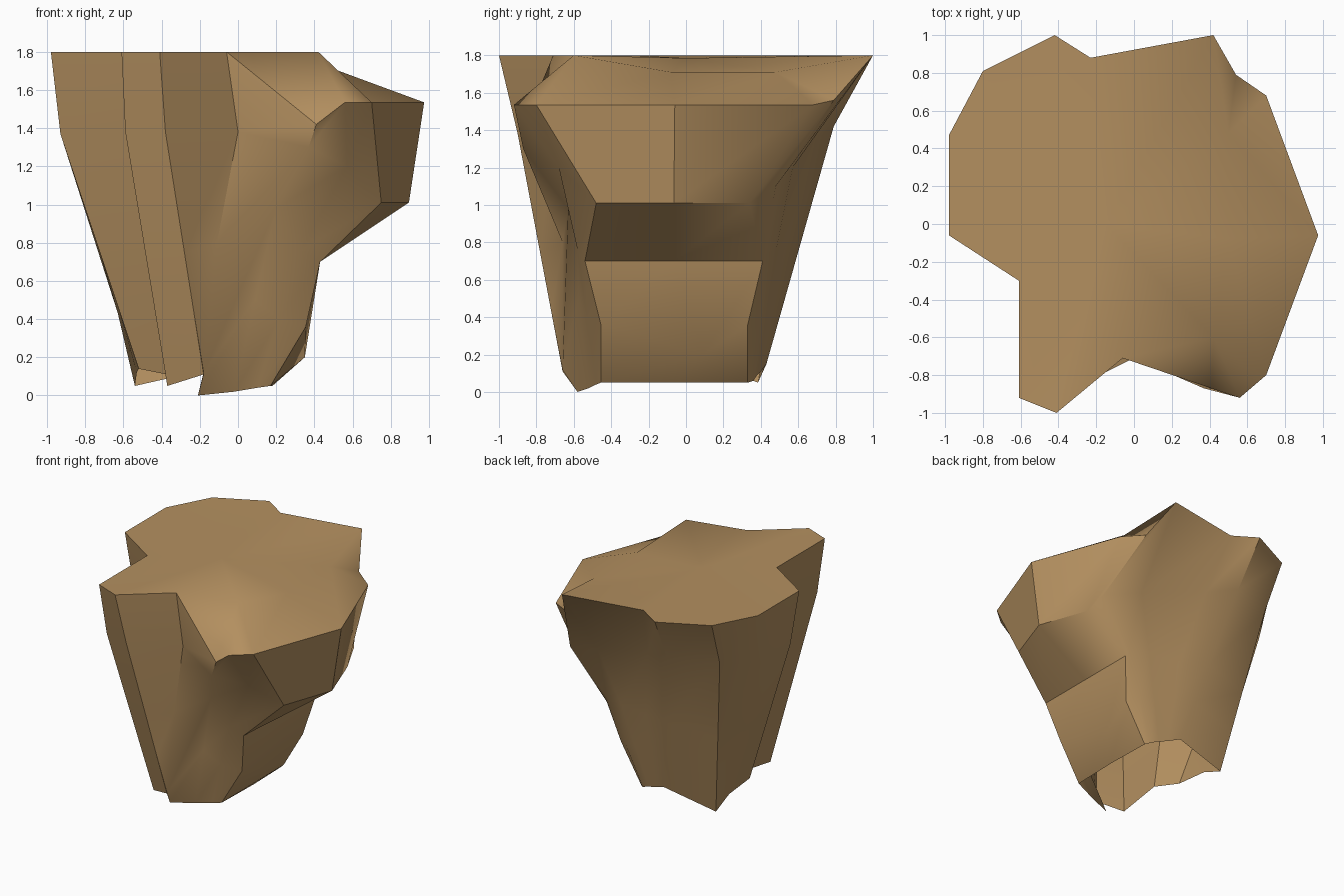
import bpy, bmesh, math
from mathutils import Vector

if "Cube" in bpy.data.objects:
    bpy.data.objects.remove(bpy.data.objects["Cube"])

# Cross-sections of the rock, all listed in the same order (anticlockwise from the front notch)
rim = [(-.06, -.71, 1.8), (.41, -.87, 1.42), (.56, -.92, 1.535), (.70, -.80, 1.535),
       (.975, -.06, 1.535), (.70, .68, 1.535), (.54, .79, 1.56), (.42, 1, 1.8),
       (-.23, .88, 1.8), (-.42, 1, 1.8), (-.80, .81, 1.8), (-.98, .47, 1.8),
       (-.98, -.06, 1.8), (-.61, -.30, 1.8), (-.61, -.92, 1.8), (-.41, -1, 1.8)]
shoulder = [(0, -.71, 1.38), (.37, -.87, 1.30), (.57, -.68, 1.2), (.75, -.48, 1.01),
            (.895, -.065, 1.01), (.75, .34, 1.01), (.71, .48, 1.10), (.40, .57, 1.2),
            (-.14, .69, 1.35), (-.38, .79, 1.42), (-.76, .65, 1.42), (-.93, .38, 1.37),
            (-.93, -.02, 1.37), (-.59, -.27, 1.38), (-.59, -.85, 1.38), (-.38, -.90, 1.38)]
foot = [(-.21, -.58, 0), (-.02, -.52, .02), (.10, -.48, .04), (.17, -.455, .05),
        (.18, -.06, .05), (.17, .33, .05), (.14, .36, .06), (.07, .38, .09),
        (0, .40, .11), (-.10, .43, .15), (-.54, .385, .05), (-.53, .20, .12),
        (-.52, -.08, .14), (-.37, -.20, .11), (-.37, -.56, .05), (-.18, -.66, .11)]
# Undercut on the right side; the other columns run straight from shoulder to foot
waist = {0: (-.11, -.66, .8), 1: (.20, -.63, .98), 2: (.33, -.58, .76), 3: (.43, -.54, .70),
         4: (.43, -.065, .70), 5: (.43, .41, .70), 6: (.41, .43, .74), 7: (.25, .48, .75),
         8: (-.01, .53, .76)}
knee = {0: (-.18, -.66, .12), 3: (.355, -.455, .36), 4: (.35, .09, .20), 5: (.355, .33, .36)}


def between(upper, lower, fixed):
    return [Vector(fixed[i]) if i in fixed else (Vector(a) + Vector(b)) / 2
            for i, (a, b) in enumerate(zip(upper, lower))]


waist_ring = between(shoulder, foot, waist)
knee_ring = between(waist_ring, foot, knee)

bm = bmesh.new()
rings = [[bm.verts.new(p) for p in ring]
         for ring in (rim, shoulder, waist_ring, knee_ring, foot)]
n = len(rim)

# Side walls, open underneath
for up, low in zip(rings, rings[1:]):
    for i in range(n):
        j = (i + 1) % n
        bm.faces.new((low[i], low[j], up[j], up[i]))

# Sloping top: a flat hub on the left, a front peak and a dipping crest on the right
top = rings[0]
hub = bm.verts.new((-.15, 0, 1.785))
peak = bm.verts.new((.42, -.60, 1.8))
crest_front = bm.verts.new((.50, -.08, 1.71))
crest_back = bm.verts.new((.50, .48, 1.71))


def fan(centre, loop):
    for a, b in zip(loop, loop[1:]):
        bm.faces.new((centre, a, b))


fan(hub, top[7:] + [top[0], peak, crest_front, crest_back, top[7]])
fan(peak, top[0:4] + [crest_front])
fan(crest_front, top[3:5] + [crest_back])
fan(crest_back, top[4:8])

mesh = bpy.data.meshes.new("rock_pillar")
bm.to_mesh(mesh)
bm.free()
rock = bpy.data.objects.new("rock_pillar", mesh)
bpy.context.collection.objects.link(rock)

tan = bpy.data.materials.new("sandstone tan")
tan.diffuse_color = (.456, .279, .117, 1)
tan.use_nodes = True
tan.node_tree.nodes["Principled BSDF"].inputs["Base Color"].default_value = tan.diffuse_color
mesh.materials.append(tan)

# Smooth shading with the hard rock edges kept, and the top blended throughout
bpy.context.view_layer.objects.active = rock
rock.select_set(True)
bpy.ops.object.shade_smooth_by_angle(angle=math.radians(35))
first_top = len(mesh.vertices) - 4
for edge in mesh.edges:
    if max(edge.vertices) >= first_top:
        edge.use_edge_sharp = False
